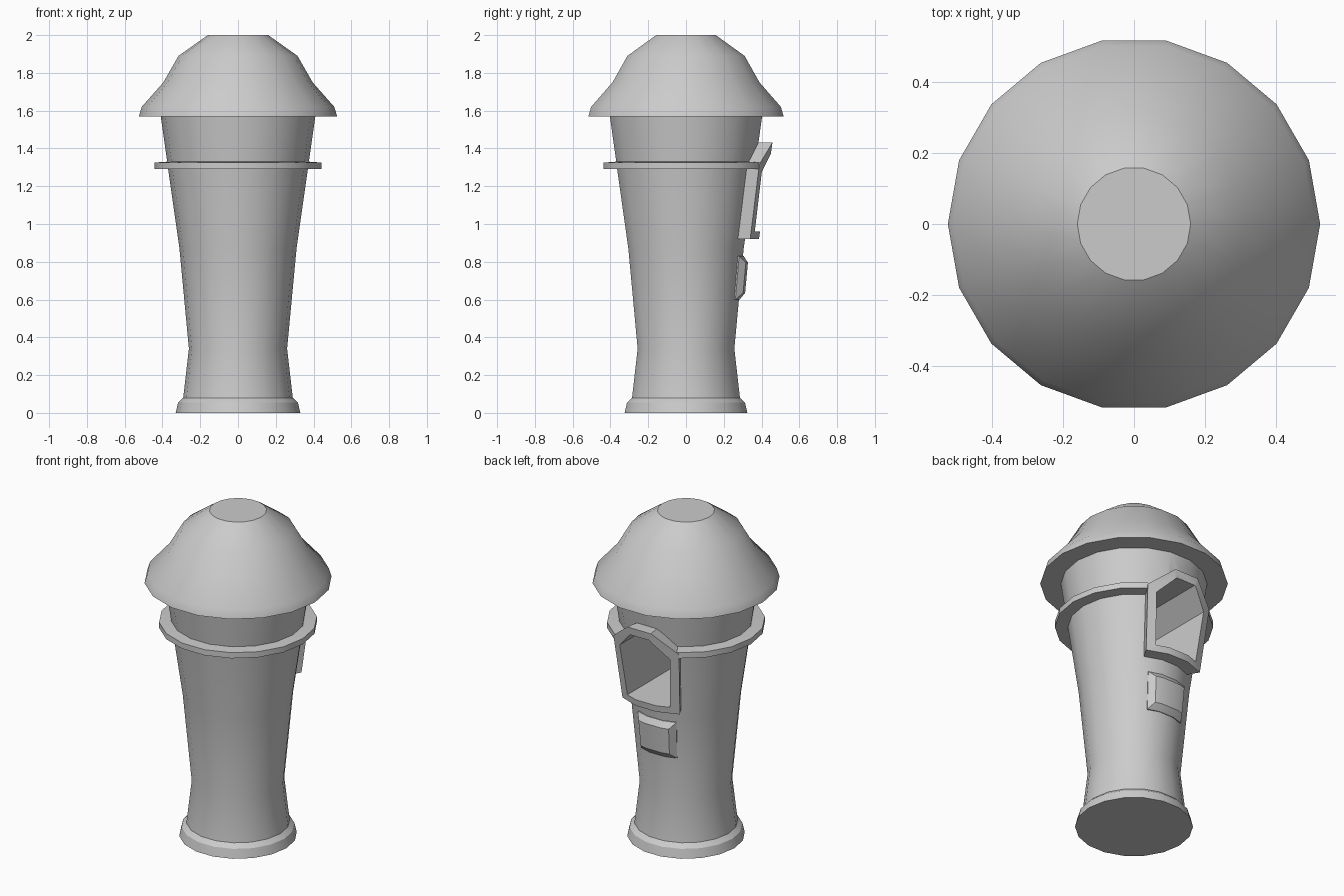
import bpy, bmesh
from math import sin, cos, pi, radians

if "Cube" in bpy.data.objects:
    bpy.data.objects.remove(bpy.data.objects["Cube"])

SIDES = 18


def add_object(name, bm):
    bmesh.ops.recalc_face_normals(bm, faces=bm.faces)
    mesh = bpy.data.meshes.new(name)
    bm.to_mesh(mesh)
    bm.free()
    ob = bpy.data.objects.new(name, mesh)
    bpy.context.collection.objects.link(ob)
    return ob


def loft(name, rings):
    """Closed solid skinned through rings of equal point count."""
    bm = bmesh.new()
    vs = [[bm.verts.new(p) for p in ring] for ring in rings]
    n = len(vs[0])
    for a, b in zip(vs, vs[1:]):
        for i in range(n):
            j = (i + 1) % n
            bm.faces.new((a[i], a[j], b[j], b[i]))
    bm.faces.new(vs[0][::-1])
    bm.faces.new(vs[-1])
    return add_object(name, bm)


def lathe(name, profile):
    return loft(name, [[(r * cos(2 * pi * i / SIDES), r * sin(2 * pi * i / SIDES), z)
                        for i in range(SIDES)] for r, z in profile])


# Radius and height of the tower wall
WALL = [(0.29, 0.08), (0.26, 0.34), (0.31, 0.87), (0.37, 1.29), (0.375, 1.33), (0.41, 1.57)]


def wall_radius(z):
    for (r0, z0), (r1, z1) in zip(WALL, WALL[1:]):
        if z <= z1:
            return r0 + (r1 - r0) * (z - z0) / (z1 - z0)
    return WALL[-1][0]


def on_wall(deg, z, off):
    """Point on the back wall, deg measured from +y, pushed out by off."""
    r = wall_radius(z) + off
    return (r * sin(radians(deg)), r * cos(radians(deg)), z)


def patch(name, layers):
    """Panel wrapped on the wall; each layer is (outline of (deg, z), offset)."""
    bm = bmesh.new()
    vs = [[bm.verts.new(on_wall(d, z, off)) for d, z in pts] for pts, off in layers]
    n = len(vs[0])
    for a, b in zip(vs, vs[1:]):
        for i in range(n):
            j = (i + 1) % n
            bm.faces.new((a[i], a[j], b[j], b[i]))
    for ring in (vs[0], vs[-1]):          # caps: one quad per wall facet
        for i in range(n // 2 - 1):
            bm.faces.new((ring[i], ring[i + 1], ring[n - 2 - i], ring[n - 1 - i]))
    return add_object(name, bm)


def panel_outline(deg, low, high, high_mid):
    cols = (-deg, -10, 10, deg)
    tops = (high, high_mid, high_mid, high)
    return [(c, low) for c in cols] + [(c, t) for c, t in zip(cols[::-1], tops)]


# Tower with base plinth and upper ring
tower = lathe("tower", [(0.33, 0), (0.317, 0.055), (0.29, 0.08), (0.26, 0.34), (0.31, 0.87),
                        (0.37, 1.29), (0.443, 1.29), (0.443, 1.325), (0.375, 1.33), (0.41, 1.575)])

# Domed roof
roof = lathe("roof", [(0.525, 1.57), (0.51, 1.62), (0.395, 1.75), (0.315, 1.89), (0.16, 2.0)])

# Gabled window frame and sloped-edge plaque on the back
frame_line = panel_outline(30, 0.92, 1.315, 1.432)
frame = patch("window_frame", [(frame_line, -0.02), (frame_line, 0.075)])
plaque = patch("plaque", [(panel_outline(25, 0.6, 0.83, 0.83), -0.01),
                          (panel_outline(25, 0.6, 0.83, 0.83), 0.004),
                          (panel_outline(18, 0.635, 0.795, 0.795), 0.03)])

# Deep window recess cut through frame and wall
opening = [(-0.145, 0.96), (0.145, 0.96), (0.172, 1.275),
           (0.065, 1.385), (-0.065, 1.385), (-0.172, 1.275)]
cutter = loft("window_cutter", [[(x, y, z) for x, z in opening] for y in (-0.2, 0.7)])
cutter.hide_render = True
for ob in (tower, frame):
    mod = ob.modifiers.new("window", "BOOLEAN")
    mod.operation = "DIFFERENCE"
    mod.solver = "EXACT"
    mod.object = cutter
    bpy.context.view_layer.objects.active = ob
    bpy.ops.object.modifier_apply(modifier=mod.name)
bpy.data.objects.remove(cutter)

# Smooth round walls, sharp rims
for ob in (tower, roof, frame, plaque):
    bpy.ops.object.select_all(action="DESELECT")
    ob.select_set(True)
    bpy.context.view_layer.objects.active = ob
    bpy.ops.object.shade_smooth_by_angle(angle=radians(32))
